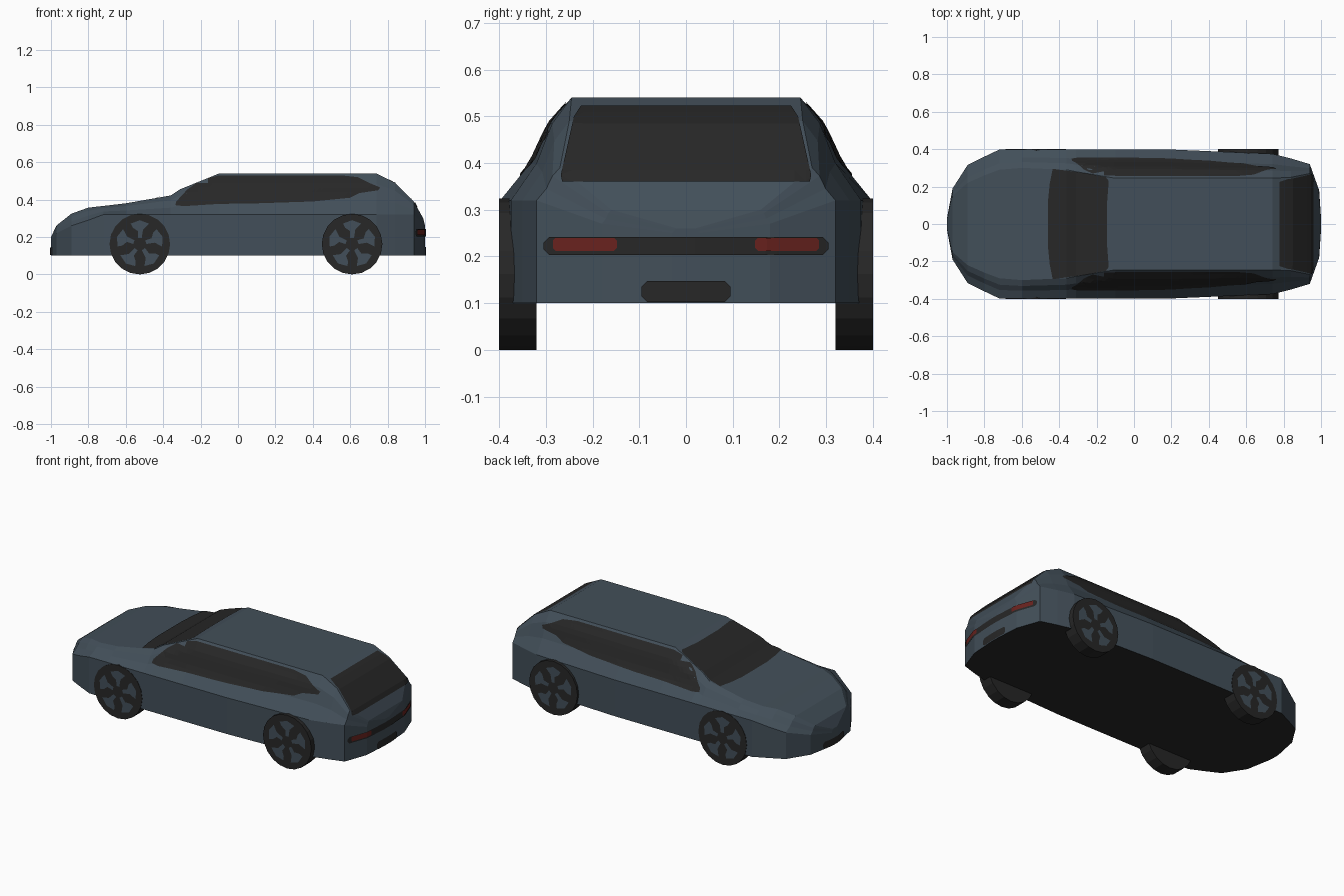
import bpy, bmesh, math
from mathutils import Vector
from mathutils.bvhtree import BVHTree

if "Cube" in bpy.data.objects:
    bpy.data.objects.remove(bpy.data.objects["Cube"])


def material(name, rgb):
    m = bpy.data.materials.new(name)
    m.diffuse_color = (*rgb, 1)
    m.use_nodes = True
    m.node_tree.nodes["Principled BSDF"].inputs["Base Color"].default_value = m.diffuse_color
    return m


SLATE = material("slate paint", (0.055, 0.078, 0.1))
DARK = material("charcoal", (0.02, 0.02, 0.02))
RED = material("tail red", (0.14, 0.016, 0.013))


def finish(bm, name, *mats):
    me = bpy.data.meshes.new(name)
    bm.to_mesh(me)
    for m in mats:
        me.materials.append(m)
    ob = bpy.data.objects.new(name, me)
    bpy.context.collection.objects.link(ob)
    return ob


# Body: lofted sections (x, half width, shoulder z, top z, top half width)
STATIONS = [
    (-1.0, .03, .18, .20, .02), (-.97, .19, .22, .262, .15),
    (-.89, .315, .26, .325, .22), (-.8, .36, .29, .357, .26),
    (-.72, .398, .32, .366, .29), (-.6, .398, .32, .38, .30),
    (-.36, .398, .32, .422, .29), (-.31, .398, .32, .455, .28),
    (-.1, .398, .32, .54, .245), (.2, .398, .32, .54, .245),
    (.74, .375, .32, .54, .245), (.84, .35, .32, .49, .25),
    (.94, .32, .32, .39, .27), (.99, .18, .27, .30, .16),
    (1.0, .03, .25, .26, .02)]
bm = bmesh.new()
rings = []
for x, w, zs, zt, e in STATIONS:
    half = [(w, .1)] + [(w - (w - e) * a, zs + (zt - zs) * b)
                        for a, b in ((0, 0), (.42, .36), (.68, .75), (1, 1))]
    pts = half + [(-y, z) for y, z in reversed(half)]
    rings.append([bm.verts.new((x, y, z)) for y, z in pts])
n = len(rings[0])
for a, b in zip(rings, rings[1:]):
    for i in range(n):
        j = (i + 1) % n
        f = bm.faces.new((a[i], a[j], b[j], b[i]))
        f.material_index = 1 if i == n - 1 else 0  # dark floor
bm.faces.new(rings[0])
bm.faces.new(rings[-1])
bmesh.ops.recalc_face_normals(bm, faces=bm.faces)
finish(bm, "body", SLATE, DARK)
bmesh.ops.triangulate(bm, faces=bm.faces)
TREE = BVHTree.FromBMesh(bm)
bm.free()


def panel(name, outline, place, ray, mat, lift=.004):
    """Thin panel: fill a 2D outline, slice it finely and drop it on the body."""
    ray = Vector(ray)
    p = bmesh.new()
    p.faces.new([p.verts.new((u, v, 0)) for u, v in outline])
    for axis in (0, 1):
        lo = min(q[axis] for q in outline)
        hi = max(q[axis] for q in outline)
        no = Vector((1 - axis, axis, 0))
        for k in range(1, int((hi - lo) / .025) + 1):
            bmesh.ops.bisect_plane(p, geom=p.verts[:] + p.edges[:] + p.faces[:],
                                   plane_co=no * (lo + k * .025), plane_no=no)
    bmesh.ops.triangulate(p, faces=p.faces)
    miss = []
    for v in p.verts:
        hit = TREE.ray_cast(Vector(place(v.co.x, v.co.y)), ray)[0]
        if hit is None:
            miss.append(v)
        else:
            v.co = hit - ray * lift
    bmesh.ops.delete(p, geom=miss, context='VERTS')
    p.normal_update()
    bmesh.ops.reverse_faces(p, faces=[f for f in p.faces if f.normal.dot(ray) > 0])
    finish(p, name, mat)
    p.free()


def mirrored(half):
    return half + [(u, -v) for u, v in reversed(half)]


def box(u0, u1, v0, v1, c=.012):
    return [(u0 + c, v0), (u1 - c, v0), (u1, v0 + c), (u1, v1 - c),
            (u1 - c, v1), (u0 + c, v1), (u0, v1 - c), (u0, v0 + c)]


# Side windows
SIDE = [(-.335, .37), (-.29, .365), (-.1, .377), (.1, .38), (.4, .39), (.6, .41),
        (.65, .435), (.75, .45), (.76, .465), (.70, .49), (.64, .52), (.55, .53),
        (-.1, .53), (-.2, .505), (-.27, .455), (-.33, .39)]
for s, label in ((1, "left"), (-1, "right")):
    panel("side_window_" + label, SIDE, lambda u, v: (u, s * 2, v), (0, -s, 0), DARK)

# Windscreen, seen from above
panel("windscreen", mirrored([(-.46, .12), (-.45, .22), (-.435, .295), (-.36, .285),
                              (-.25, .27), (-.15, .25), (-.135, .23), (-.145, .1)]),
      lambda u, v: (u, v, 2), (0, 0, -1), DARK)

# Tail: window, light bar, red lamps and lower recess
rear = dict(place=lambda u, v: (2, u, v), ray=(-1, 0, 0))
panel("rear_window", [(-.265, .36), (.265, .36), (.268, .375), (.24, .5), (.225, .523),
                      (-.225, .523), (-.24, .5), (-.268, .375)], mat=DARK, **rear)
panel("light_bar", box(-.305, .305, .203, .242), mat=DARK, **rear)
for s, label in ((1, "left"), (-1, "right")):
    a, b = sorted((s * .148, s * .285))
    panel("tail_lamp_" + label, box(a, b, .212, .24, .006), mat=RED, lift=.007, **rear)
panel("rear_recess", box(-.095, .095, .102, .147), mat=DARK, **rear)

# Front lower intake
panel("front_intake", box(-.1, .1, .103, .145), lambda u, v: (-2, u, v), (1, 0, 0), DARK)

# Wheels: dark tyre with slate rim patches between the spokes
R = .162
for x, end in ((-.525, "front"), (.61, "rear")):
    for s, label in ((1, "left"), (-1, "right")):
        w = bmesh.new()
        bmesh.ops.create_cone(w, cap_ends=True, segments=20, radius1=R, radius2=R, depth=.08)
        for v in w.verts:
            v.co = (x + v.co.x, s * .36 + v.co.z, R + v.co.y)
        bmesh.ops.recalc_face_normals(w, faces=w.faces)
        finish(w, f"{end}_wheel_{label}", DARK)
        w.free()
        r = bmesh.new()
        for k in range(5):
            t = math.tau * (k + .25) / 5
            shape = [(.035, -.3), (.08, -.22), (.12, -.42), (.128, 0), (.12, .42),
                     (.095, .4), (.07, .15), (.035, .3)]
            f = r.faces.new([r.verts.new((x + q * math.cos(t + a), s * .402,
                                          R + q * math.sin(t + a))) for q, a in shape])
            f.normal_update()
            if f.normal.y * s < 0:
                f.normal_flip()
        finish(r, f"{end}_rim_{label}", SLATE)
        r.free()
